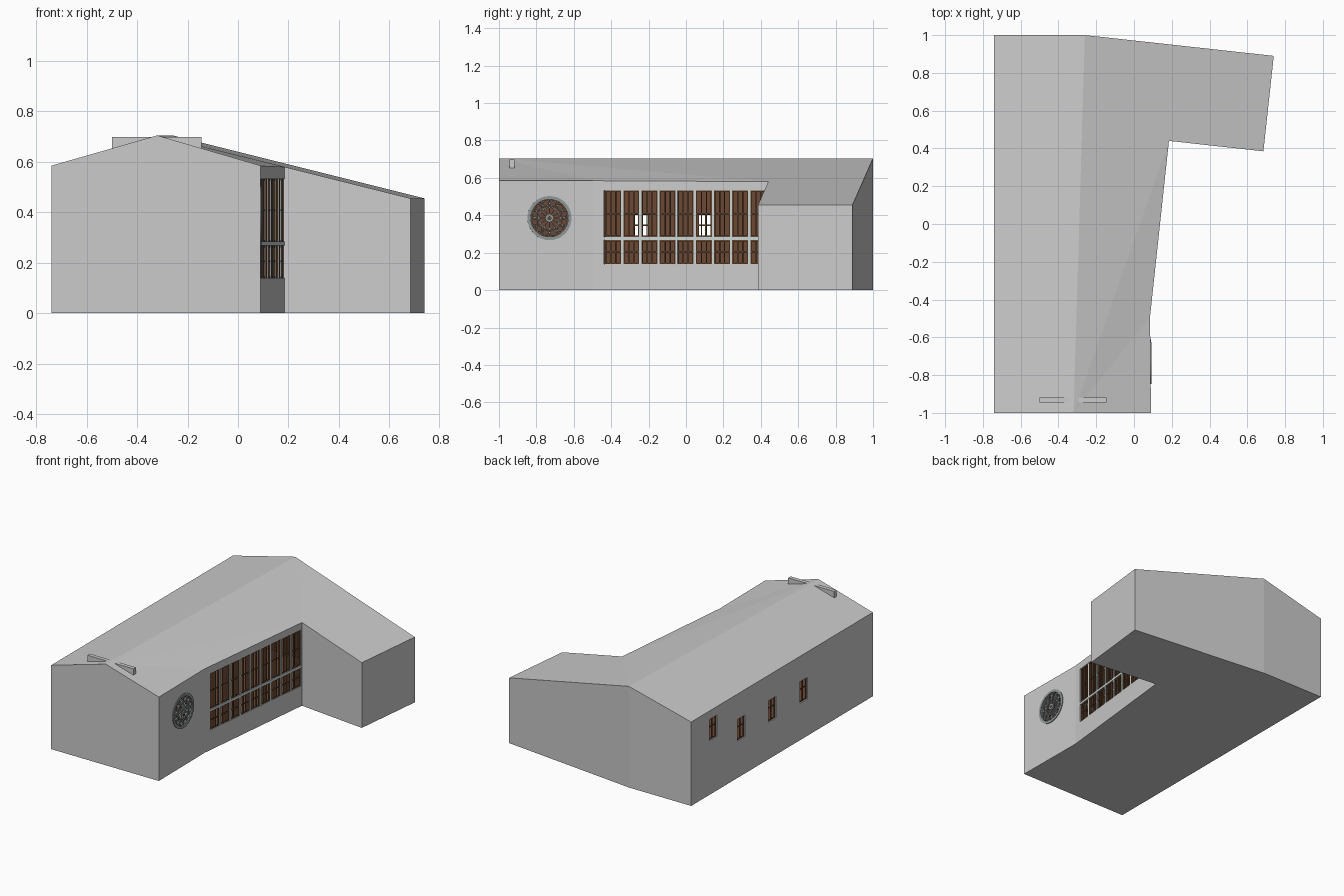
import bpy, bmesh, math
from mathutils import Matrix, Vector

if "Cube" in bpy.data.objects:
    bpy.data.objects.remove(bpy.data.objects["Cube"])

def material(name, rgb):
    m = bpy.data.materials.new(name)
    m.diffuse_color = (*rgb, 1)
    m.use_nodes = True
    m.node_tree.nodes["Principled BSDF"].inputs["Base Color"].default_value = m.diffuse_color
    return m

WALL = material("wall grey", (0.6, 0.6, 0.6))
INSIDE = material("interior brown", (0.15, 0.065, 0.035))
SLAT = material("slat brown", (0.13, 0.065, 0.03))
MULLION = material("mullion pale grey", (0.6, 0.66, 0.66))
STONE = material("tracery grey", (0.28, 0.31, 0.31))

def finish(name, bm, *mats):
    bmesh.ops.recalc_face_normals(bm, faces=bm.faces)
    me = bpy.data.meshes.new(name)
    bm.to_mesh(me)
    bm.free()
    ob = bpy.data.objects.new(name, me)
    bpy.context.collection.objects.link(ob)
    for m in mats:
        me.materials.append(m)
    return ob

def box(bm, frame, lo, hi):
    """Box from corner lo to corner hi, in a local frame."""
    lo, hi = Vector(lo), Vector(hi)
    mat = frame @ Matrix.Translation((lo + hi) / 2) @ Matrix.Diagonal((*(hi - lo), 1))
    bmesh.ops.create_cube(bm, size=1, matrix=mat)

def ring(bm, frame, cx, cz, r_in, r_out, y0, y1, n):
    """Flat ring in the local xz plane, from depth y0 to y1."""
    loops = []
    for i in range(n):
        a = 2 * math.pi * i / n
        loops.append([bm.verts.new(frame @ Vector((cx + r * math.cos(a), y, cz + r * math.sin(a))))
                      for r, y in ((r_in, y0), (r_out, y0), (r_out, y1), (r_in, y1))])
    for i in range(n):
        p, q = loops[i], loops[(i + 1) % n]
        for k in range(4):
            bm.faces.new((p[k], q[k], q[(k + 1) % 4], p[(k + 1) % 4]))

def wall_frame(p, q):
    """Frame at p: x along the wall to q, y into the building, z up."""
    return Matrix.Translation((p[0], p[1], 0)) @ Matrix.Rotation(
        math.atan2(q[1] - p[1], q[0] - p[0]), 4, 'Z')

# Building shell: plan points with their eave or ridge heights
plan = [(-.74, -1, .585), (-.32, -1, .705), (.09, -1, .585), (.085, -.49, .585),
        (.185, .44, .58), (.685, .385, .455), (.74, .89, .455), (-.26, 1, .705), (-.74, 1, .585)]
bm = bmesh.new()
low = [bm.verts.new((x, y, 0)) for x, y, z in plan]
top = [bm.verts.new(p) for p in plan]
for i in range(9):
    j = (i + 1) % 9
    bm.faces.new((low[i], low[j], top[j], top[i]))
bm.faces.new(low[::-1])
for f in ((0, 1, 7, 8), (1, 2, 3), (1, 3, 4), (1, 4, 7), (4, 5, 6, 7)):
    bm.faces.new([top[i] for i in f])
shell = finish("building_shell", bm, WALL, INSIDE)

# Wall frames for the three sets of windows
glazed = wall_frame(plan[3], plan[4])
rose = wall_frame(plan[2], plan[3]) @ Matrix.Translation((.27, 0, .385))
side = wall_frame((-.74, 1), (-.74, -1))
S0, S1, Z0, Z1 = .052, .930, .14, .533
small = [(.757, .375), (.448, .257), (.105, .257), (-.238, .257)]   # centre y, sill height
SW, SH = .084, .15

# Cutter for every opening
bm = bmesh.new()
box(bm, glazed, (S0, -.03, Z0), (S1, .06, Z1))
for y, z in small:
    box(bm, side, (1 - y - SW / 2, -.03, z), (1 - y + SW / 2, .06, z + SH))
bmesh.ops.create_cone(bm, cap_ends=True, segments=32, radius1=.108, radius2=.108, depth=.09,
                      matrix=rose @ Matrix.Rotation(math.pi / 2, 4, 'X'))
cutter = finish("opening_cutter", bm, WALL)
cutter.hide_render = True

# Hollow the shell, brown inside, and cut the openings
sol = shell.modifiers.new("thickness", 'SOLIDIFY')
sol.thickness = .02
sol.offset = -1
sol.use_even_offset = True
sol.material_offset = 1
cut = shell.modifiers.new("openings", 'BOOLEAN')
cut.operation = 'DIFFERENCE'
cut.solver = 'EXACT'
cut.object = cutter
bpy.context.view_layer.objects.active = shell
for m in ("thickness", "openings"):
    bpy.ops.object.modifier_apply(modifier=m)
bpy.data.objects.remove(cutter)

# Long window: pale mullions and transom, brown lattice in each bay
BAYS = 9
pitch = (S1 - S0) / BAYS
mull, slat = bmesh.new(), bmesh.new()
for i in range(1, BAYS):
    s = S0 + i * pitch
    box(mull, glazed, (s - .006, .001, Z0), (s + .006, .018, Z1))
box(mull, glazed, (S0, 0, .268), (S1, .019, .284))
for i in range(BAYS):
    a, b = S0 + i * pitch + .006, S0 + (i + 1) * pitch - .006
    for k in range(4):
        s = a + .003 + (b - a - .006) * k / 3
        box(slat, glazed, (s - .003, .004, Z0), (s + .003, .014, Z1))
    for z in (Z0 + .003, .205, .264, .288, .408, Z1 - .003):
        box(slat, glazed, (a, .005, z - .003), (b, .013, z + .003))
finish("long_window_mullions", mull, MULLION)
finish("long_window_lattice", slat, SLAT)

# Small side windows: frame and glazing bars
bm = bmesh.new()
for y, z in small:
    c = 1 - y
    for o in (-SW / 2 + .003, 0, SW / 2 - .003):
        box(bm, side, (c + o - .003, .008, z), (c + o + .003, .016, z + SH))
    for h in (.003, SH * .6, SH - .003):
        box(bm, side, (c - SW / 2, .009, z + h - .003), (c + SW / 2, .015, z + h + .003))
finish("side_window_bars", bm, SLAT)

# Rose window: rings, spokes and a circle of small roundels
bm = bmesh.new()
ring(bm, rose, 0, 0, .100, .118, -.005, .015, 32)
ring(bm, rose, 0, 0, .054, .061, -.001, .011, 24)
ring(bm, rose, 0, 0, .008, .022, -.003, .013, 16)
for i in range(12):
    a = 2 * math.pi * i / 12
    spoke = rose @ Matrix.Rotation(a, 4, 'Y')
    box(bm, spoke, (.020, 0, -.0025), (.102, .010, .0025))
    b = a + math.pi / 12
    ring(bm, rose, .081 * math.cos(b), .081 * math.sin(b), .013, .018, 0, .010, 12)
finish("rose_window_tracery", bm, STONE)

# Cross beam breaking through the roof near the front
bm = bmesh.new()
box(bm, Matrix(), (-.5, -.945, .645), (-.145, -.918, .698))
finish("roof_cross_beam", bm, WALL)
